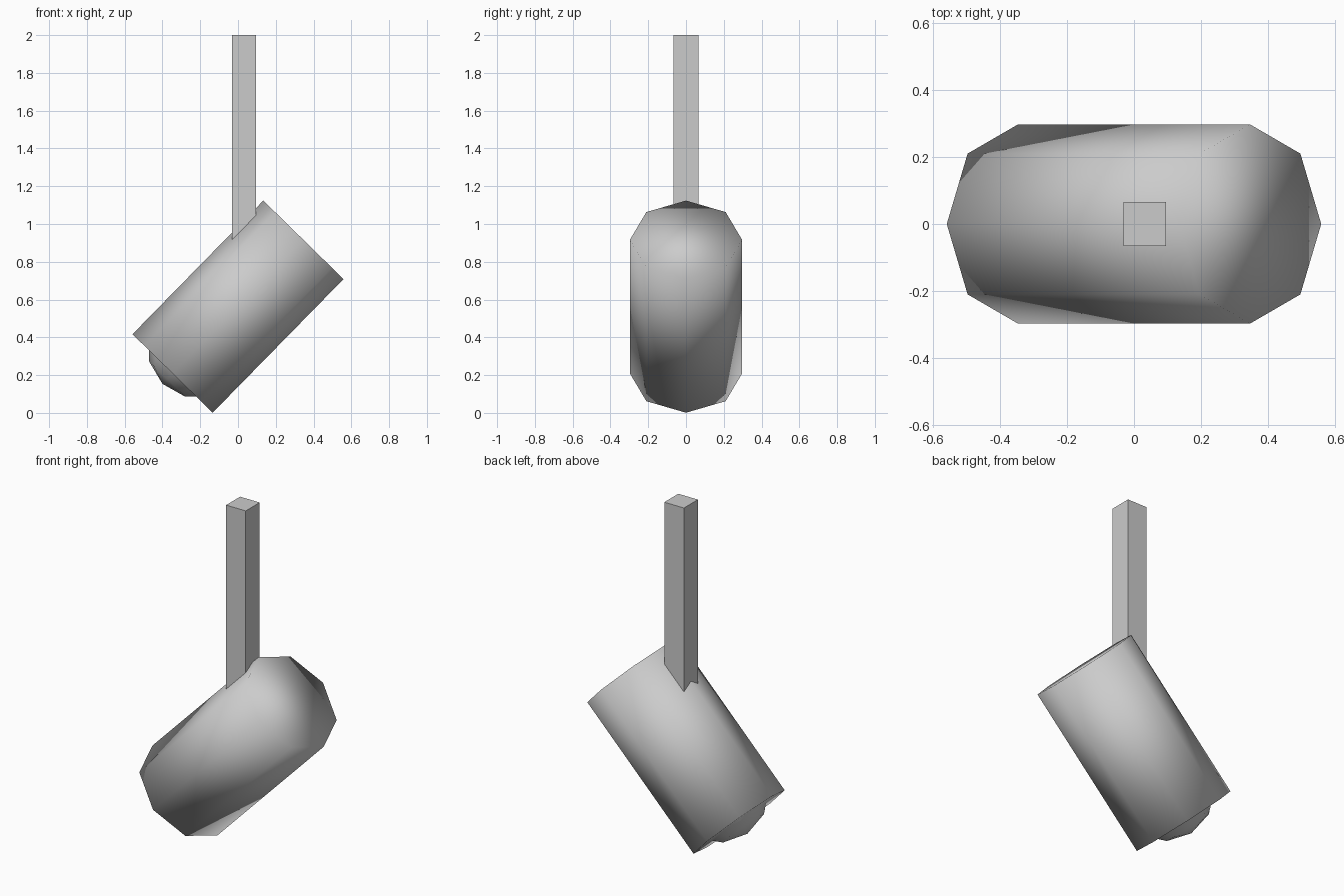
import bpy
from math import pi, cos, sin, radians
from mathutils import Vector

if "Cube" in bpy.data.objects:
    bpy.data.objects.remove(bpy.data.objects["Cube"])

TILT = radians(45.6)                       # tilt of the housing from horizontal, in the xz plane
AXIS = Vector((cos(TILT), 0, sin(TILT)))   # points to the upper end
CENTRE = Vector((0, 0, 0.5625))
ROT = (0, pi / 2 - TILT, 0)


def smooth(name):
    ob = bpy.context.object
    ob.name = name
    bpy.ops.object.shade_smooth()
    return ob


# Octagonal lamp housing, closed at both ends and fully smooth shaded
bpy.ops.mesh.primitive_cylinder_add(vertices=8, radius=0.297, depth=0.99,
                                    location=CENTRE, rotation=ROT)
smooth("lamp_housing")

# Bulb poking out of the lower end
bpy.ops.mesh.primitive_uv_sphere_add(segments=8, ring_count=6, radius=0.267,
                                     location=CENTRE - AXIS * 0.305, rotation=ROT)
smooth("bulb")

# Square hanging stem, sunk into the housing
BOTTOM, TOP = 0.85, 2.0
bpy.ops.mesh.primitive_cube_add(size=1, location=(0.032, 0, (BOTTOM + TOP) / 2))
stem = bpy.context.object
stem.name = "stem"
stem.scale = (0.128, 0.13, TOP - BOTTOM)
